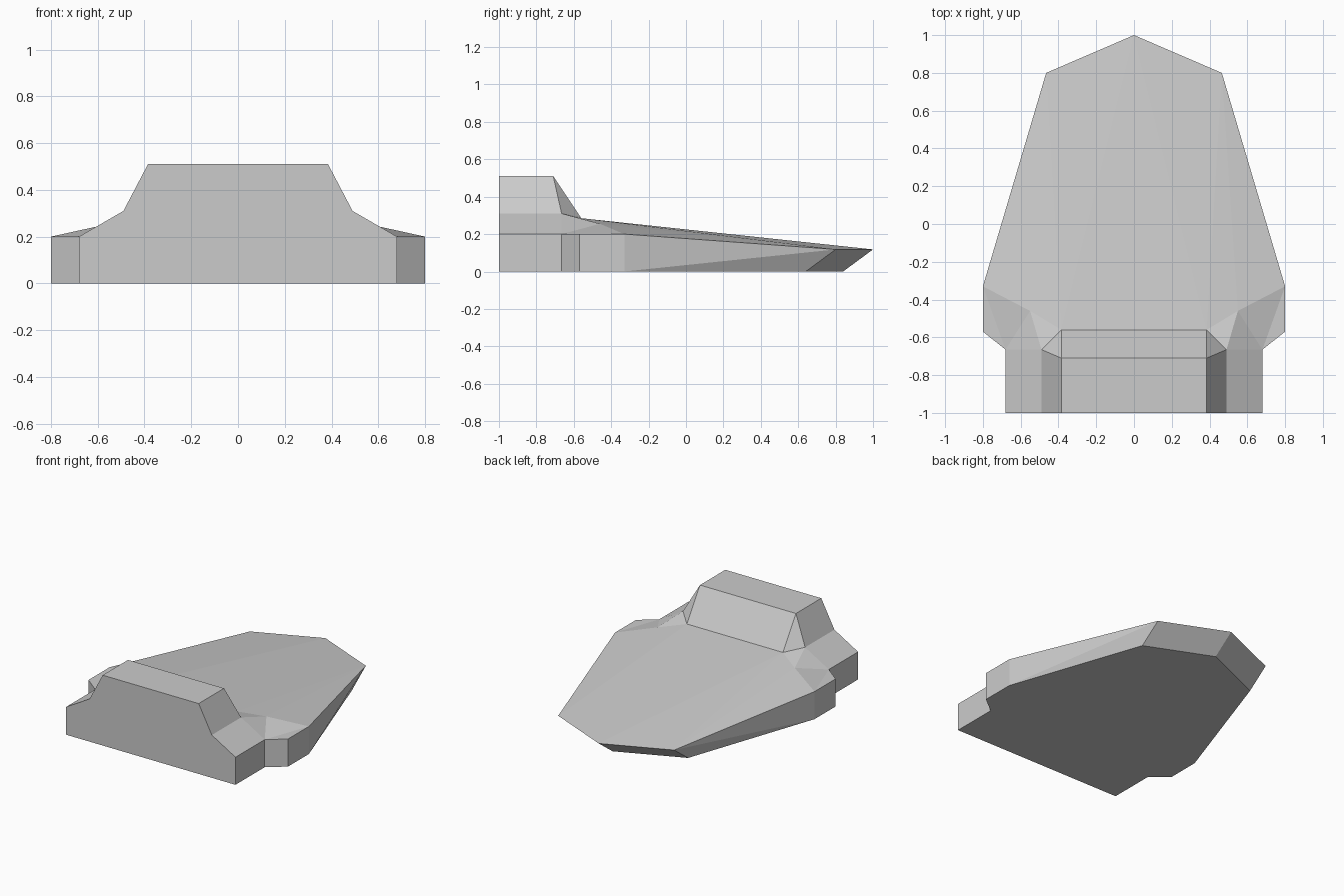
import bpy
import bmesh

default = bpy.data.objects.get("Cube")
if default:
    bpy.data.objects.remove(default, do_unlink=True)

grey = bpy.data.materials.new("plain grey")
grey.use_nodes = True
colour = (0.6, 0.6, 0.6, 1.0)
grey.diffuse_color = colour
grey.node_tree.nodes["Principled BSDF"].inputs["Base Color"].default_value = colour


def mirrored_shell(name, points, panels):
    """Build half a shell from named corners, then mirror and weld it at x = 0."""
    bm = bmesh.new()
    verts = {}
    for panel in panels:
        keys = panel.split()
        for key in keys:
            if key not in verts:
                verts[key] = bm.verts.new(points[key])
        bm.faces.new([verts[key] for key in keys])
    bmesh.ops.mirror(bm, geom=bm.verts[:] + bm.edges[:] + bm.faces[:],
                     axis='X', merge_dist=0.001)
    bmesh.ops.remove_doubles(bm, verts=bm.verts[:], dist=0.001)
    bmesh.ops.recalc_face_normals(bm, faces=bm.faces[:])
    # Join the flat halves across the centre line
    centre = [e for e in bm.edges if len(e.link_faces) == 2
              and all(abs(v.co.x) < 0.001 for v in e.verts)
              and e.calc_face_angle() < 0.01]
    bmesh.ops.dissolve_edges(bm, edges=centre, use_verts=False)
    mesh = bpy.data.meshes.new(name)
    bm.to_mesh(mesh)
    bm.free()
    mesh.materials.append(grey)
    obj = bpy.data.objects.new(name, mesh)
    bpy.context.collection.objects.link(obj)
    return obj


# Corners of the left half
rim = {
    "tail": (0.68, -1, 0.2), "notch": (0.68, -0.665, 0.2),
    "wing_a": (0.8, -0.57, 0.2), "wing_b": (0.8, -0.33, 0.2),
    "nose": (0.465, 0.8, 0.118), "tip": (0, 1, 0.118),
}
base = {"low_" + key: (x, y, 0) for key, (x, y, z) in rim.items()}
base["low_nose"] = (0.465, 0.64, 0)
base["low_tip"] = (0, 0.84, 0)
upper = {
    "sill_back": (0.49, -1, 0.31), "sill": (0.49, -0.665, 0.31),
    "shoulder": (0.55, -0.46, 0.255),
    "screen": (0.385, -0.56, 0.285), "screen_mid": (0, -0.56, 0.285),
    "roof": (0.385, -0.71, 0.51), "roof_mid": (0, -0.71, 0.51),
    "roof_back": (0.385, -1, 0.51), "roof_back_mid": (0, -1, 0.51),
    "sill_back_mid": (0, -1, 0.31), "tail_mid": (0, -1, 0.2),
    "low_tail_mid": (0, -1, 0),
}
points = {**rim, **base, **upper}

# Hull: side walls, undercut nose, floor and faceted deck
order = ["tail", "notch", "wing_a", "wing_b"]
walls = [f"{a} {b} low_{b} low_{a}" for a, b in zip(order, order[1:])]
walls += [
    "wing_b nose low_wing_b", "nose low_nose low_wing_b",
    "nose tip low_tip low_nose",
    "tail low_tail low_tail_mid sill_back_mid sill_back",
    "low_tail_mid low_tail low_notch low_wing_a low_wing_b low_nose low_tip",
]
deck = [
    "tail sill_back sill notch", "notch sill shoulder",
    "notch shoulder wing_b", "notch wing_b wing_a",
    "sill screen shoulder", "shoulder nose wing_b",
    "shoulder screen nose", "screen tip nose", "screen screen_mid tip",
]
mirrored_shell("hull", points, walls + deck)

# Cabin: raised block with a sloping windscreen
mirrored_shell("cabin", points, [
    "sill_back roof_back roof sill", "sill roof screen",
    "roof roof_mid screen_mid screen",
    "roof_back roof_back_mid roof_mid roof",
    "sill_back sill_back_mid roof_back_mid roof_back",
])
